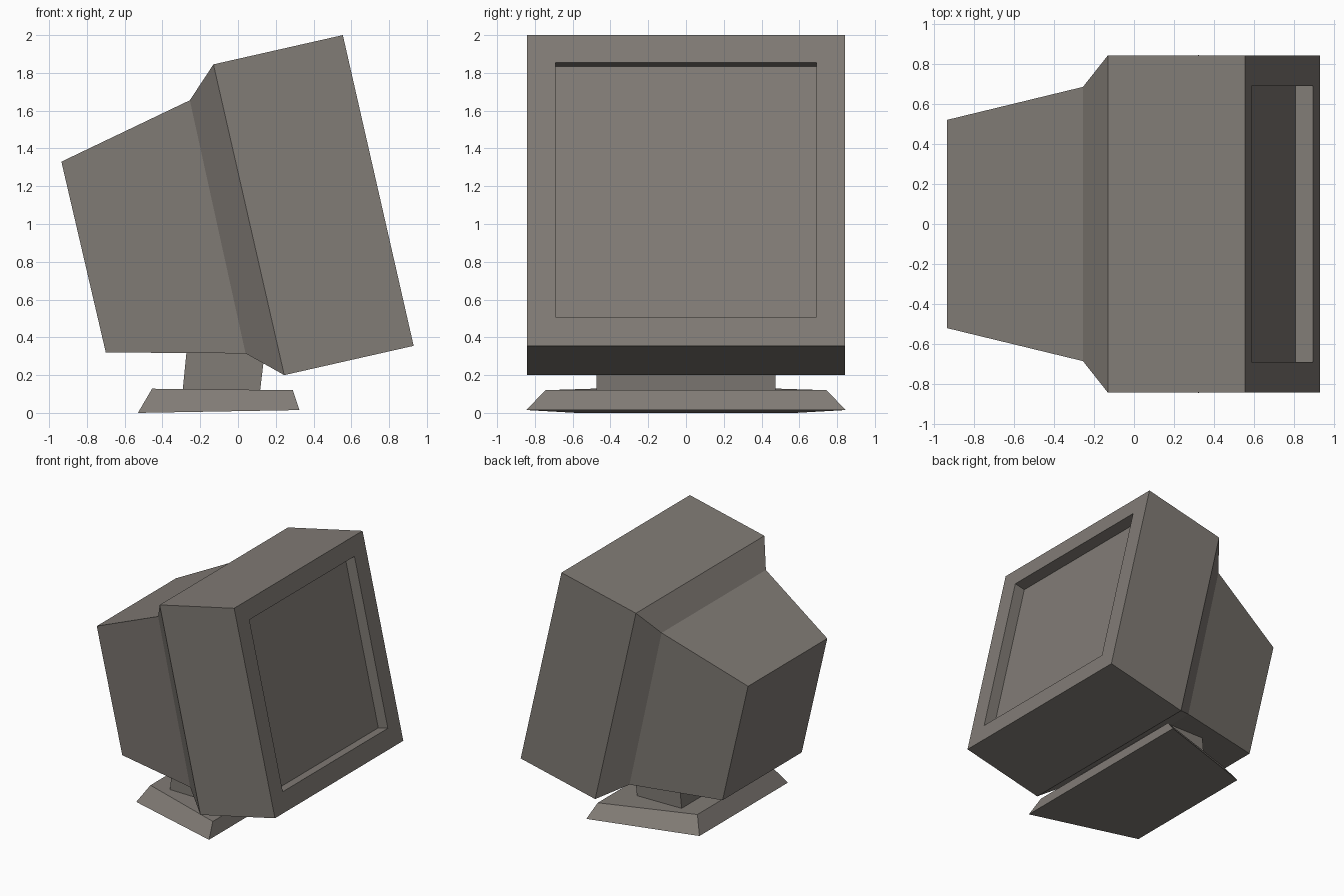
import bpy, bmesh

if "Cube" in bpy.data.objects:
    bpy.data.objects.remove(bpy.data.objects["Cube"])

casing = bpy.data.materials.new("warm grey plastic")
casing.diffuse_color = (0.22, 0.20, 0.18, 1)
casing.use_nodes = True
casing.node_tree.nodes["Principled BSDF"].inputs["Base Color"].default_value = casing.diffuse_color


def loft(name, rings):
    """Closed solid through rings; each ring is two (x, z, half width) edges mirrored in y."""
    bm = bmesh.new()
    loops = []
    for (xa, za, wa), (xb, zb, wb) in rings:
        loops.append([bm.verts.new(p) for p in
                      ((xa, -wa, za), (xa, wa, za), (xb, wb, zb), (xb, -wb, zb))])
    for a, b in zip(loops, loops[1:]):
        for i in range(4):
            j = (i + 1) % 4
            bm.faces.new((a[i], a[j], b[j], b[i]))
    bm.faces.new(loops[0])
    bm.faces.new(loops[-1])
    bmesh.ops.recalc_face_normals(bm, faces=bm.faces)
    mesh = bpy.data.meshes.new(name)
    bm.to_mesh(mesh)
    bm.free()
    mesh.materials.append(casing)
    obj = bpy.data.objects.new(name, mesh)
    bpy.context.collection.objects.link(obj)
    return obj


# Tilted housing: back panel, shoulder, front box, then the recessed screen
loft("monitor_housing", [
    ((-0.935, 1.33, 0.52), (-0.70, 0.32, 0.52)),
    ((-0.255, 1.655, 0.685), (0.04, 0.315, 0.685)),
    ((-0.13, 1.845, 0.843), (0.245, 0.20, 0.843)),
    ((0.555, 2.0, 0.843), (0.93, 0.355, 0.843)),
    ((0.588, 1.855, 0.69), (0.895, 0.508, 0.69)),
    ((0.500, 1.835, 0.69), (0.807, 0.488, 0.69)),
])

# Short swivel neck
loft("neck", [
    ((0.115, 0.10, 0.475), (-0.295, 0.10, 0.475)),
    ((0.14, 0.31, 0.475), (-0.272, 0.33, 0.475)),
])

# Foot, wider at the screen side
loft("base", [
    ((0.325, 0.015, 0.845), (-0.53, 0.0, 0.58)),
    ((0.29, 0.12, 0.745), (-0.455, 0.128, 0.50)),
])
